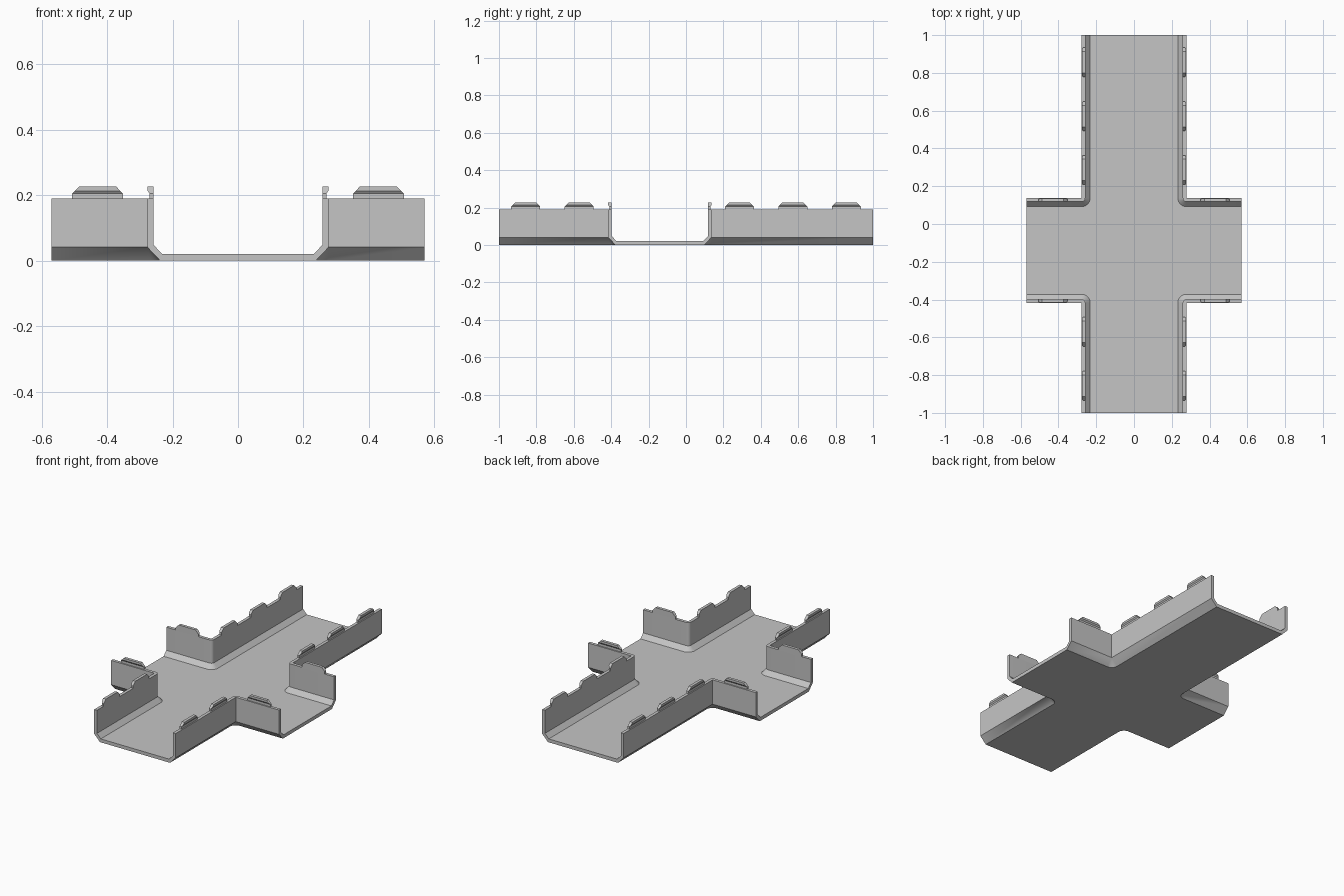
import bpy, bmesh, math
from mathutils import Vector

if "Cube" in bpy.data.objects:
    bpy.data.objects.remove(bpy.data.objects["Cube"])

grey = bpy.data.materials.new("plain_grey")
grey.use_nodes = True
COLOUR = (0.56, 0.56, 0.56, 1)
grey.diffuse_color = COLOUR
grey.node_tree.nodes["Principled BSDF"].inputs["Base Color"].default_value = COLOUR

HALF = 0.277              # half width of every channel, outside
CROSS_Y = -0.14           # centre line of the side channel
END_X, END_Y = 0.57, 1.0  # reach of the arms
WALL = 0.019              # wall thickness
WALL_TOP = 0.19
CORNER_STEPS = 6


def finish(bm, name):
    bmesh.ops.remove_doubles(bm, verts=bm.verts, dist=1e-5)
    bmesh.ops.recalc_face_normals(bm, faces=bm.faces)
    mesh = bpy.data.meshes.new(name)
    bm.to_mesh(mesh)
    bm.free()
    mesh.materials.append(grey)
    obj = bpy.data.objects.new(name, mesh)
    bpy.context.scene.collection.objects.link(obj)
    return obj


def quadrant_path(sx, sy, d):
    """Plan line of one corner, d inward from the outer wall face."""
    cx, cy = sx * HALF, CROSS_Y + sy * HALF
    pts = [(cx - sx * d, sy * END_Y)]
    for i in range(CORNER_STEPS + 1):
        a = math.pi / 2 * i / CORNER_STEPS
        pts.append((cx - sx * d * math.cos(a), cy - sy * d * math.sin(a)))
    pts.append((sx * END_X, cy - sy * d))
    return pts if sx * sy > 0 else pts[::-1]


# Tray: wall section (inset, height) swept round all four corners
section = [(0.045, 0.021), (WALL, 0.048), (WALL, WALL_TOP),
           (0, WALL_TOP), (0, 0.041), (0.039, 0)]
bm = bmesh.new()
floor_top, floor_bottom = [], []
for sx, sy in ((1, 1), (1, -1), (-1, -1), (-1, 1)):
    rows = [[bm.verts.new((x, y, z)) for x, y in quadrant_path(sx, sy, d)]
            for d, z in section]
    for a, b in zip(rows, rows[1:]):
        for i in range(len(a) - 1):
            # the outside corner is a single sharp edge
            quad = []
            for v in (a[i], a[i + 1], b[i + 1], b[i]):
                if all((v.co - q.co).length > 1e-6 for q in quad):
                    quad.append(v)
            if len(quad) > 2:
                bm.faces.new(quad)
    for end in (0, -1):
        bm.faces.new([row[end] for row in rows])
    floor_top.append(rows[0])
    floor_bottom.append(rows[-1])

# Floor faces and the open ends of the arms
bm.faces.new([v for row in floor_top for v in row])
bm.faces.new([v for row in floor_bottom for v in row])
for i in range(4):
    j = (i + 1) % 4
    bm.faces.new((floor_top[i][-1], floor_top[j][0],
                  floor_bottom[j][0], floor_bottom[i][-1]))
tray = finish(bm, "channel_tray")
bpy.context.view_layer.objects.active = tray
tray.select_set(True)
bpy.ops.object.shade_smooth_by_angle(angle=math.radians(25))


def clip_tab(name, centre, along, outward):
    """Lipped tab lofted from levels of (height, outer inset, half length)."""
    along, outward = Vector(along), Vector(outward)
    bm = bmesh.new()
    rings = []
    for z, inset, half in ((WALL_TOP - 0.002, 0.007, 0.0775), (0.205, 0.007, 0.0775),
                           (0.213, 0.001, 0.0695), (0.226, 0.001, 0.057)):
        rings.append([bm.verts.new(Vector(centre) + along * s * half
                                   - outward * d + Vector((0, 0, z)))
                      for s, d in ((-1, inset), (1, inset), (1, WALL), (-1, WALL))])
    for a, b in zip(rings, rings[1:]):
        for i in range(4):
            j = (i + 1) % 4
            bm.faces.new((a[i], a[j], b[j], b[i]))
    bm.faces.new(rings[0])
    bm.faces.new(rings[-1])
    finish(bm, name)


# Tabs along the long walls and the side arm walls
for sx, side in ((1, "left"), (-1, "right")):
    for n, y in enumerate((-0.857, -0.571, 0.286, 0.571, 0.857)):
        clip_tab(f"{side}_wall_tab_{n + 1}", (sx * HALF, y, 0), (0, 1, 0), (sx, 0, 0))
    for sy, face in ((1, "back"), (-1, "front")):
        clip_tab(f"{side}_arm_{face}_tab", (sx * 0.429, CROSS_Y + sy * HALF, 0),
                 (1, 0, 0), (0, sy, 0))
